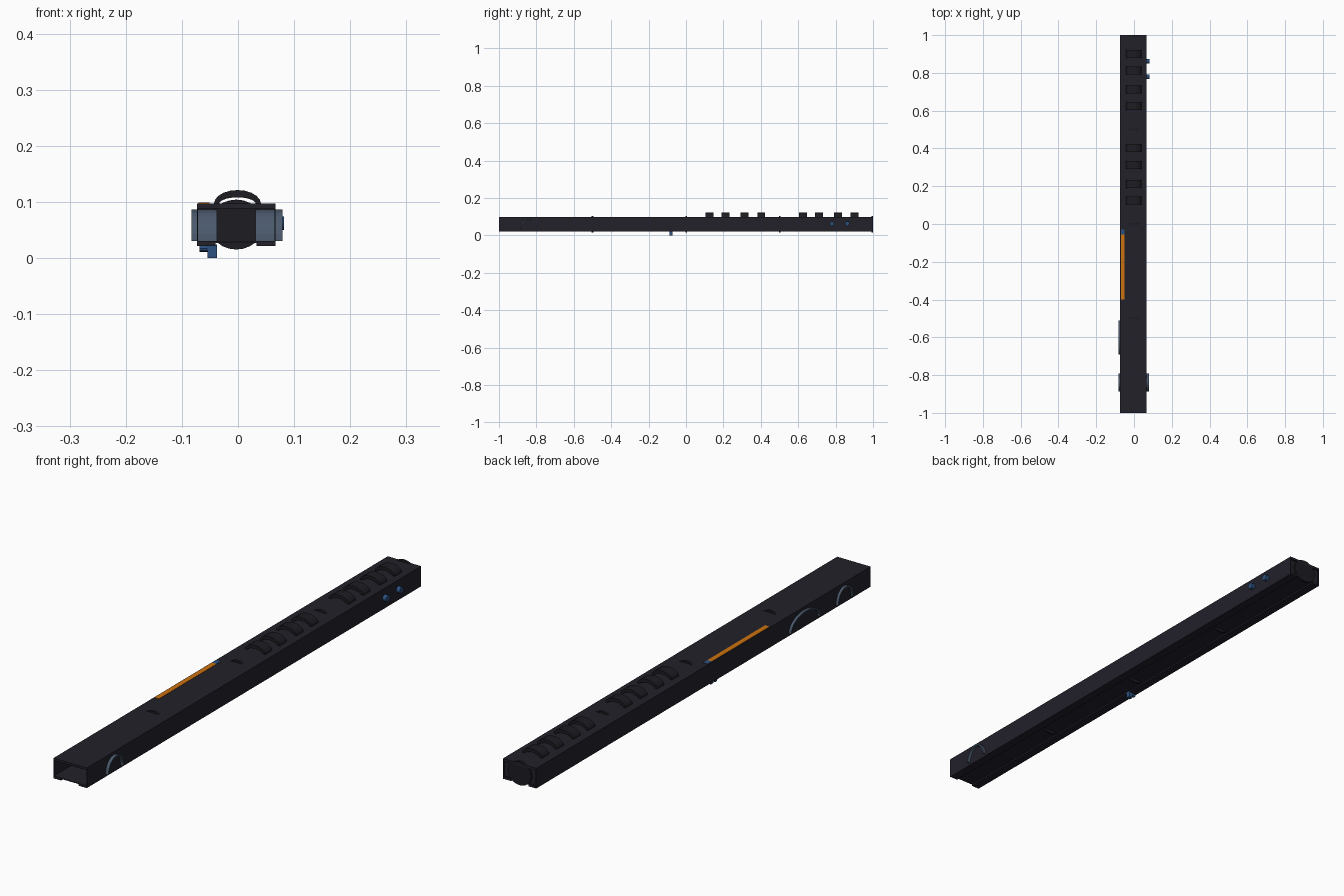
import bpy, math
from mathutils import Vector

cube = bpy.data.objects.get("Cube")
if cube:
    bpy.data.objects.remove(cube, do_unlink=True)


def material(name, rgb):
    m = bpy.data.materials.new(name)
    m.use_nodes = True
    m.diffuse_color = (*rgb, 1)
    m.node_tree.nodes["Principled BSDF"].inputs["Base Color"].default_value = (*rgb, 1)
    return m


CHARCOAL = material("charcoal", (0.016, 0.015, 0.023))
BLACK = material("black", (0.012, 0.012, 0.016))
STEEL = material("slate_steel", (0.07, 0.10, 0.15))
BLUE = material("deep_blue", (0.025, 0.08, 0.21))
ORANGE = material("orange", (0.6, 0.17, 0.005))


def make(name, verts, faces, mat):
    mesh = bpy.data.meshes.new(name)
    mesh.from_pydata(verts, [], faces)
    mesh.materials.append(mat)
    ob = bpy.data.objects.new(name, mesh)
    bpy.context.collection.objects.link(ob)
    return ob


def prism(name, profile, axis, a, b, mat):
    """Extrude a closed outline along x or y."""
    n = len(profile)
    if axis == "y":
        verts = [(u, d, v) for d in (a, b) for u, v in profile]
    else:
        verts = [(d, -u, v) for d in (a, b) for u, v in profile]
    faces = [(i, (i + 1) % n, n + (i + 1) % n, n + i) for i in range(n)]
    faces += [tuple(reversed(range(n))), tuple(range(n, 2 * n))]
    ob = make(name, verts, [tuple(reversed(f)) for f in faces], mat)
    import_normals(ob)
    return ob


def import_normals(ob):
    import bmesh
    bm = bmesh.new()
    bm.from_mesh(ob.data)
    bmesh.ops.recalc_face_normals(bm, faces=bm.faces)
    bm.to_mesh(ob.data)
    bm.free()


def box(name, x, y, z, mat):
    return prism(name, [(x[0], z[0]), (x[1], z[0]), (x[1], z[1]), (x[0], z[1])], "y", *y, mat)


def arc(cu, cv, ru, rv, start, end, steps):
    angles = [math.radians(start + (end - start) * i / steps) for i in range(steps + 1)]
    return [(cu + ru * math.cos(t), cv + rv * math.sin(t)) for t in angles]


def disc(name, cu, cv, ru, rv, axis, a, b, mat, steps=24):
    return prism(name, arc(cu, cv, ru, rv, 0, 360, steps)[:-1], axis, a, b, mat)


# Long hollow housing
XL, XR, ZB, ZT = -0.073, 0.067, 0.021, 0.097
box("top_plate", (XL, XR), (-1, 1), (0.088, ZT), CHARCOAL)
box("floor_plate", (XL, XR), (-1, 1), (0.027, 0.03), CHARCOAL)
box("right_wall", (XL, XL + 0.002), (-1, 1), (ZB, ZT), CHARCOAL)
box("left_wall", (XR - 0.002, XR), (-1, 1), (ZB, ZT), CHARCOAL)
box("right_foot_rail", (XL, -0.04), (-1, 1), (ZB, 0.027), CHARCOAL)
box("left_foot_rail", (0.033, XR), (-1, 1), (ZB, 0.027), CHARCOAL)

# Round bulkheads at even spacing, showing just above and below the housing
for i, y in enumerate((-0.5, 0, 0.5, 0.995)):
    disc(f"bulkhead_{i + 1}", -0.003, 0.0595, 0.049, 0.0445, "y", y - 0.004, y + 0.005, BLACK)
box("rear_cover", (XL, XR), (0.985, 0.994), (0.03, 0.09), CHARCOAL)

# Arched clips on the top
for i, y in enumerate((0.125, 0.212, 0.312, 0.402, 0.625, 0.712, 0.812, 0.9)):
    outline = arc(-0.001, 0.096, 0.042, 0.025, 0, 180, 10) + arc(-0.001, 0.096, 0.033, 0.012, 180, 0, 10)
    prism(f"arched_clip_{i + 1}", outline, "y", y - 0.021, y + 0.021, BLACK)


# Half-round arches that pass through the walls
def arch(name, y, half_width, x0, x1):
    outline = arc(-y, 0.03, half_width, 0.056, 0, 180, 14)
    outline += arc(-y, 0.03, half_width - 0.006, 0.050, 180, 0, 14)
    prism(name, outline, "x", x0, x1, STEEL)


arch("right_front_arch", -0.84, 0.048, -0.083, -0.037)
arch("left_front_arch", -0.84, 0.048, 0.031, 0.079)
arch("right_long_arch", -0.6, 0.09, -0.083, -0.037)

# Orange strip with its blue end tab
box("orange_strip", (-0.07, -0.051), (-0.4, -0.055), (0.095, 0.0985), ORANGE)
box("strip_end_tab", (-0.07, -0.051), (-0.055, -0.03), (0.095, 0.0985), BLUE)

# Two round knobs on the left wall
for i, y in enumerate((0.78, 0.862)):
    disc(f"side_knob_{i + 1}", -y, 0.062, 0.012, 0.012, "x", 0.064, 0.082, BLUE, 12)

# Small latch under the right rail
box("latch_block", (-0.054, -0.037), (-0.088, -0.072), (0, 0.024), BLUE)
disc("latch_pivot", 0.08, 0.017, 0.008, 0.006, "x", -0.069, -0.052, BLUE, 12)
